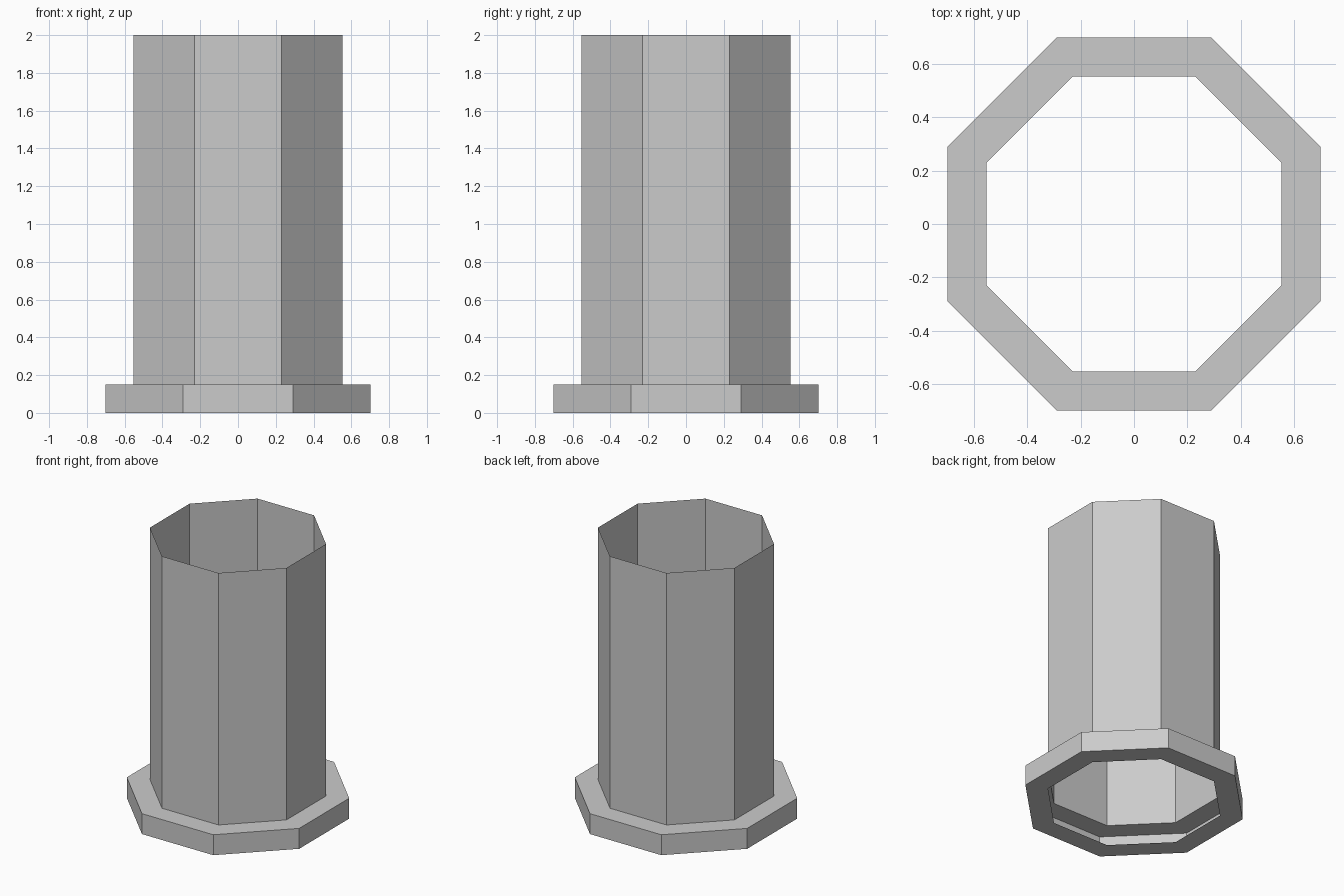
import bpy
import bmesh
from math import cos, sin, pi

SIDES = 8
TUBE_R, FLANGE_R = 0.6, 0.758
FLANGE_H, HEIGHT = 0.15, 2.0

cube = bpy.data.objects.get("Cube")
if cube:
    bpy.data.objects.remove(cube, do_unlink=True)

# Plain grey for the whole model
grey = bpy.data.materials.new("plain grey")
grey.use_nodes = True
colour = (0.6, 0.6, 0.6, 1)
grey.diffuse_color = colour
grey.node_tree.nodes["Principled BSDF"].inputs["Base Color"].default_value = colour


def lathe(name, profile):
    """Sweep an open (radius, z) profile round z, with flat sides facing the axes."""
    bm = bmesh.new()
    angles = [2 * pi * (i + 0.5) / SIDES for i in range(SIDES)]
    rings = [[bm.verts.new((r * cos(a), r * sin(a), z)) for a in angles]
             for r, z in profile]
    for low, high in zip(rings, rings[1:]):
        for i in range(SIDES):
            j = (i + 1) % SIDES
            bm.faces.new((low[i], low[j], high[j], high[i]))
    mesh = bpy.data.meshes.new(name)
    bm.to_mesh(mesh)
    bm.free()
    mesh.materials.append(grey)
    obj = bpy.data.objects.new(name, mesh)
    bpy.context.collection.objects.link(obj)
    return obj


# Hollow base flange: underside, rim and top, open towards the bore
lathe("base_flange", [(TUBE_R, 0), (FLANGE_R, 0), (FLANGE_R, FLANGE_H), (TUBE_R, FLANGE_H)])

# Thin tube, open at both ends
lathe("tube", [(TUBE_R, FLANGE_H), (TUBE_R, HEIGHT)])
